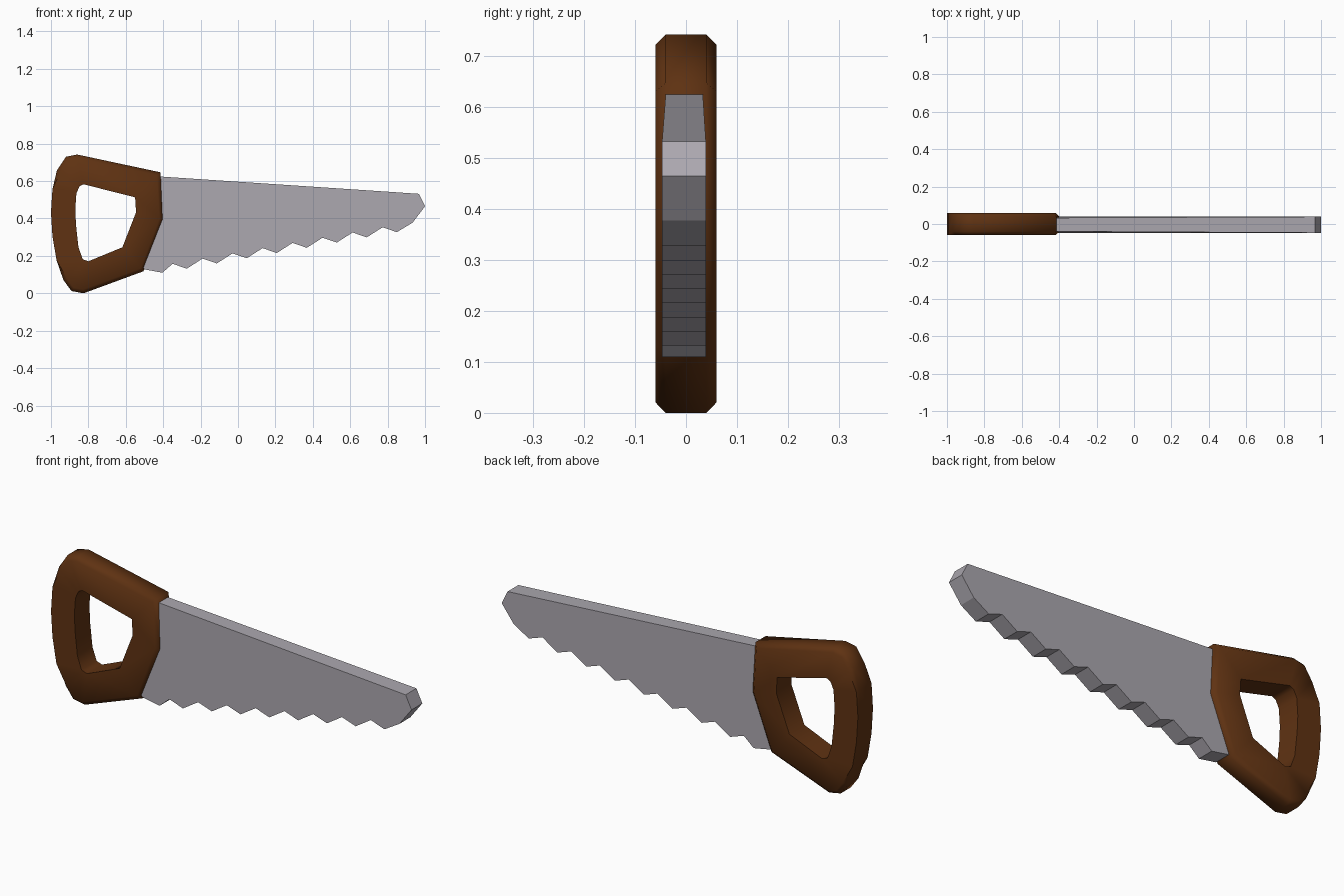
import bpy, bmesh

if "Cube" in bpy.data.objects:
    bpy.data.objects.remove(bpy.data.objects["Cube"])


def material(name, color):
    m = bpy.data.materials.new(name)
    m.diffuse_color = (*color, 1)
    m.use_nodes = True
    m.node_tree.nodes["Principled BSDF"].inputs["Base Color"].default_value = m.diffuse_color
    return m


wood = material("brown wood", (0.115, 0.032, 0.006))
steel = material("grey steel", (0.41, 0.39, 0.43))


def prism(bm, outline, y0, y1):
    """Extrude an x-z outline from y0 to y1; return both rings and both caps."""
    rings = [[bm.verts.new((x, y, z)) for x, z in outline] for y in (y0, y1)]
    n = len(outline)
    for i in range(n):
        j = (i + 1) % n
        bm.faces.new((rings[0][i], rings[0][j], rings[1][j], rings[1][i]))
    caps = [bm.faces.new(rings[0]), bm.faces.new(rings[1][::-1])]
    return rings, caps


def finish(bm, name, mat):
    bmesh.ops.recalc_face_normals(bm, faces=bm.faces)
    mesh = bpy.data.meshes.new(name)
    bm.to_mesh(mesh)
    bm.free()
    mesh.materials.append(mat)
    obj = bpy.data.objects.new(name, mesh)
    bpy.context.collection.objects.link(obj)
    return obj


# Handle: chamfered outer outline with a grip hole through it
outer = [(-0.92, 0.73), (-0.86, 0.742), (-0.415, 0.647), (-0.40, 0.396),
         (-0.505, 0.118), (-0.826, 0.0), (-0.89, 0.012), (-0.933, 0.07),
         (-0.97, 0.176), (-0.992, 0.305), (-1.0, 0.433), (-0.992, 0.556),
         (-0.968, 0.658)]
hole = [(-0.826, 0.583), (-0.55, 0.513), (-0.545, 0.433), (-0.618, 0.246),
        (-0.80, 0.171), (-0.83, 0.182), (-0.853, 0.246), (-0.866, 0.364),
        (-0.87, 0.45), (-0.864, 0.535), (-0.847, 0.572)]
H = 0.06
bm = bmesh.new()
_, caps = prism(bm, outer, -H, H)
rim = list({e for f in caps for e in f.edges})
bmesh.ops.bevel(bm, geom=rim, offset=0.02, segments=1, affect='EDGES')
flat = [f for f in bm.faces if all(abs(abs(v.co.y) - H) < 1e-4 for v in f.verts)
        and abs(sum(v.co.y for v in f.verts)) > H]
bmesh.ops.delete(bm, geom=flat, context='FACES_ONLY')
_, caps = prism(bm, hole, -H, H)
bmesh.ops.delete(bm, geom=caps, context='FACES_ONLY')
for side in (-1, 1):
    edges = [e for e in bm.edges if e.is_boundary
             and all(v.co.y * side > H - 1e-4 for v in e.verts)]
    bmesh.ops.triangle_fill(bm, edges=edges, use_beauty=True, normal=(0, side, 0))
handle = finish(bm, "handle", wood)
bpy.context.view_layer.objects.active = handle
handle.select_set(True)
bpy.ops.object.shade_smooth_by_angle(angle=0.9)

# Blade: straight spine, blunt tip and a row of evenly stepped teeth
blade = [(-0.5, 0.63), (0.967, 0.532), (1.0, 0.465), (0.933, 0.377)]
for i in range(8):
    x, z = 0.773 - 0.1604 * i, 0.353 - 0.0279 * i
    blade += [(x + 0.076, z - 0.026), (x, z)]
blade += [(-0.404, 0.11), (-0.5, 0.128), (-0.52, 0.16)]
bm = bmesh.new()
rings, _ = prism(bm, blade, -0.047, 0.039)
for ring in rings:  # spine is slightly thinner at the handle end
    ring[0].co.y *= 0.84
finish(bm, "blade", steel)
